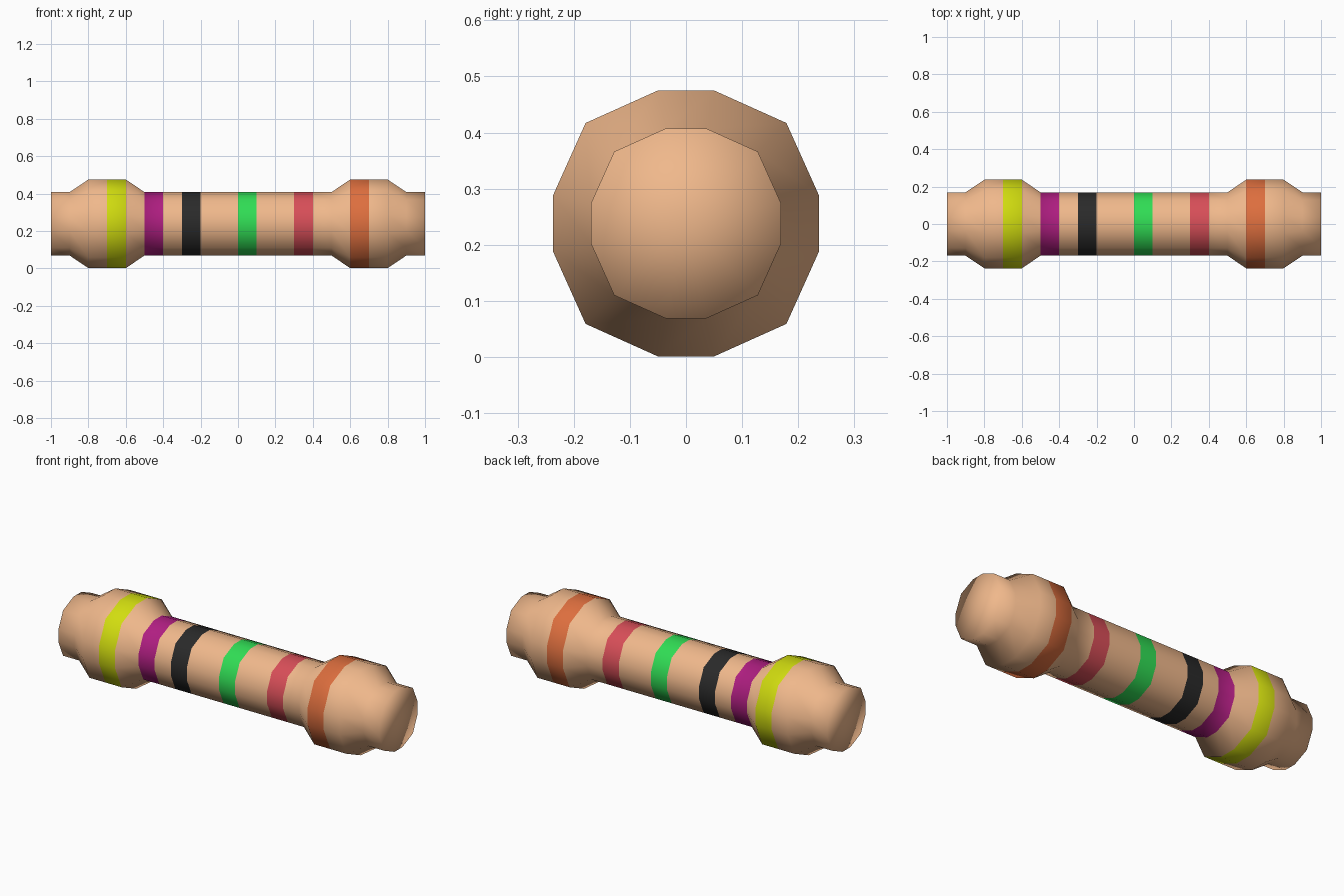
import bpy, bmesh

if "Cube" in bpy.data.objects:
    bpy.data.objects.remove(bpy.data.objects["Cube"])

CENTRE_Z = 0.238

# Twelve-sided section with slightly uneven corners (full-size bulge)
SECTION = [(0.237, 0.05), (0.179, 0.179), (0.05, 0.237),
           (-0.05, 0.237), (-0.179, 0.179), (-0.237, 0.05),
           (-0.237, -0.05), (-0.179, -0.179), (-0.05, -0.237),
           (0.05, -0.237), (0.179, -0.179), (0.237, -0.05)]
NECK = 0.715

# Ring stations along x: (position, section scale)
STATIONS = [(-1, NECK), (-0.9, NECK), (-0.8, 1), (-0.7, 1), (-0.6, 1),
            (-0.5, NECK), (-0.4, NECK), (-0.3, NECK), (-0.2, NECK),
            (0, NECK), (0.1, NECK), (0.3, NECK), (0.4, NECK), (0.5, NECK),
            (0.6, 1), (0.7, 1), (0.8, 1), (0.9, NECK), (1, NECK)]

# Colour bands: start position -> material slot
BANDS = {-0.7: 1, -0.5: 2, -0.3: 3, 0: 4, 0.3: 5, 0.6: 6}

COLOURS = [("tan_body", (0.87, 0.48, 0.26)),
           ("yellow_band", (0.64, 0.72, 0.005)),
           ("purple_band", (0.43, 0.013, 0.22)),
           ("black_band", (0.023, 0.023, 0.023)),
           ("green_band", (0.03, 0.72, 0.09)),
           ("red_band", (0.68, 0.076, 0.097)),
           ("orange_band", (0.72, 0.156, 0.048))]

bm = bmesh.new()
rings = [[bm.verts.new((x, y * s, CENTRE_Z + z * s)) for y, z in SECTION]
         for x, s in STATIONS]
n = len(SECTION)

# Body walls and bands
for k, (x, s) in enumerate(STATIONS[:-1]):
    a, b = rings[k], rings[k + 1]
    for i in range(n):
        j = (i + 1) % n
        face = bm.faces.new((a[i], a[j], b[j], b[i]))
        face.material_index = BANDS.get(x, 0)

# End caps as fans around a centre point
for ring, x in ((rings[0], -1), (rings[-1], 1)):
    hub = bm.verts.new((x, 0, CENTRE_Z))
    for i in range(n):
        bm.faces.new((hub, ring[i], ring[(i + 1) % n]))

bmesh.ops.recalc_face_normals(bm, faces=bm.faces[:])
for f in bm.faces:
    f.smooth = True

mesh = bpy.data.meshes.new("resistor_body")
bm.to_mesh(mesh)
bm.free()
for name, rgb in COLOURS:
    mat = bpy.data.materials.new(name)
    mat.diffuse_color = (*rgb, 1)
    mat.use_nodes = True
    mat.node_tree.nodes["Principled BSDF"].inputs["Base Color"].default_value = mat.diffuse_color
    mesh.materials.append(mat)
body = bpy.data.objects.new("resistor_body", mesh)
bpy.context.collection.objects.link(body)
